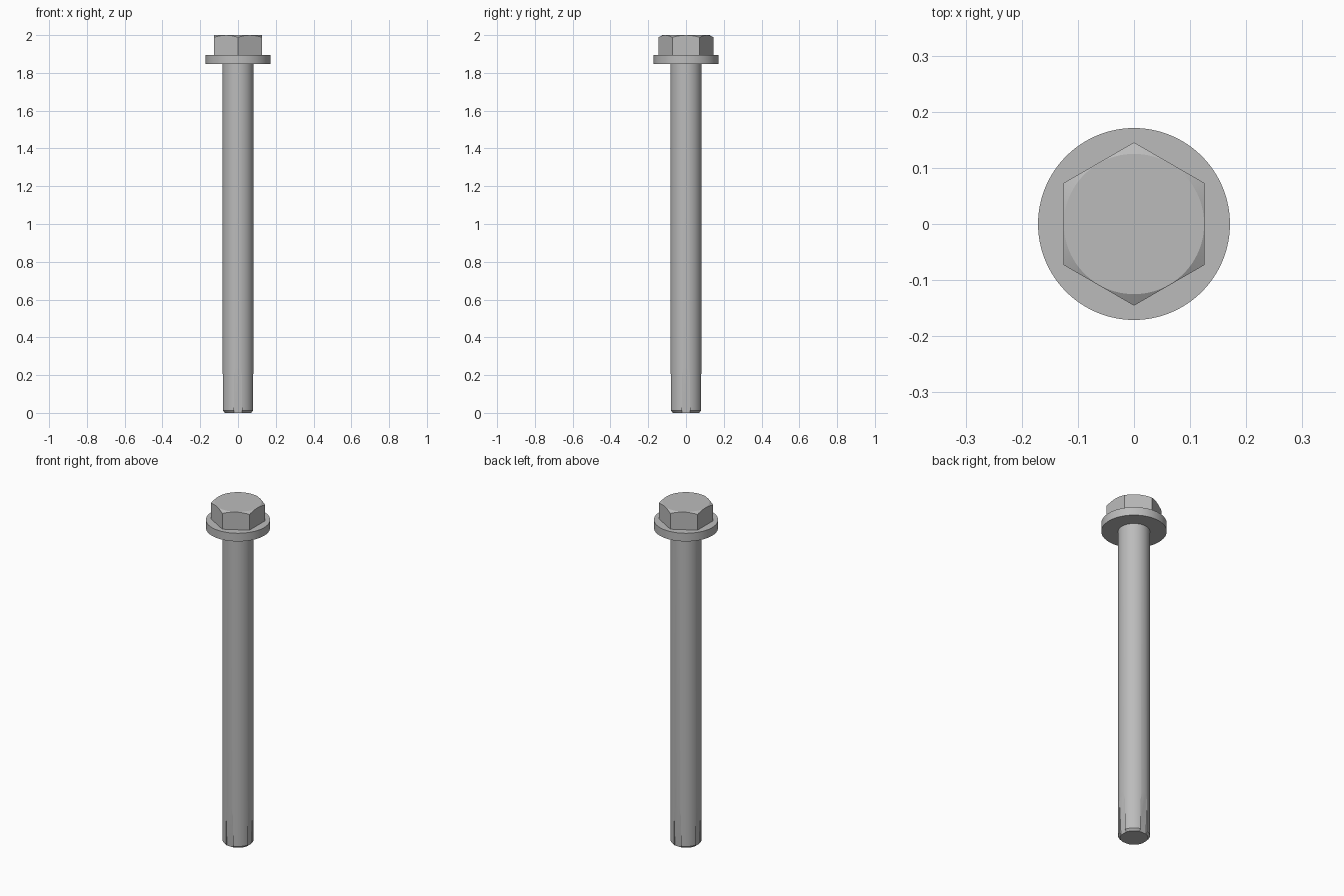
import bpy, bmesh, math

cube = bpy.data.objects.get("Cube")
if cube:
    bpy.data.objects.remove(cube, do_unlink=True)

steel = bpy.data.materials.new("grey_steel")
steel.use_nodes = True
grey = (0.5, 0.5, 0.5, 1)
steel.diffuse_color = grey
steel.node_tree.nodes["Principled BSDF"].inputs["Base Color"].default_value = grey


def finish(name, bm):
    bmesh.ops.recalc_face_normals(bm, faces=bm.faces)
    mesh = bpy.data.meshes.new(name)
    bm.to_mesh(mesh)
    bm.free()
    obj = bpy.data.objects.new(name, mesh)
    bpy.context.collection.objects.link(obj)
    mesh.materials.append(steel)
    return obj


def lathe(name, profile, sides=96, turn=0.0):
    """Stack rings of (radius, height) and cap both ends."""
    bm = bmesh.new()
    rings = []
    for r, z in profile:
        angles = [turn + math.tau * i / sides for i in range(sides)]
        rings.append([bm.verts.new((r * math.cos(a), r * math.sin(a), z)) for a in angles])
    for low, high in zip(rings, rings[1:]):
        for i in range(sides):
            j = (i + 1) % sides
            bm.faces.new((low[i], low[j], high[j], high[i]))
    bm.faces.new(rings[0][::-1])
    bm.faces.new(rings[-1])
    return finish(name, bm)


def activate(obj):
    bpy.ops.object.select_all(action="DESELECT")
    obj.select_set(True)
    bpy.context.view_layer.objects.active = obj


def cut(obj, tool, operation):
    tool.hide_render = True
    mod = obj.modifiers.new("cut", "BOOLEAN")
    mod.operation, mod.solver, mod.object = operation, "EXACT", tool
    activate(obj)
    bpy.ops.object.modifier_apply(modifier=mod.name)
    bpy.data.objects.remove(tool, do_unlink=True)


# Shank with a chamfered tip
R = 0.083
shank = lathe("shank", [(R - 0.01, 0), (R, 0.012), (R, 1.86)])

# Four tapering grooves at the tip
bm = bmesh.new()
half, start, slope = 0.022, 0.25, 0.05
for k in range(4):
    c, s = [(1, 0), (0, 1), (-1, 0), (0, -1)][k]
    sides = []
    for w in (-half, half):
        outline = [(R - slope * (start - z), z) for z in (-0.05, 0.3)] + [(0.12, 0.3), (0.12, -0.05)]
        sides.append([bm.verts.new((r * c - w * s, r * s + w * c, z)) for r, z in outline])
    a, b = sides
    bm.faces.new(a)
    bm.faces.new(b[::-1])
    for i in range(4):
        j = (i + 1) % 4
        bm.faces.new((a[j], a[i], b[i], b[j]))
cut(shank, finish("groove_cutter", bm), "DIFFERENCE")

# Round flange under the head
flange = lathe("flange", [(0.171, 1.848), (0.171, 1.896)])

# Hexagonal head, corners trimmed by a cone
head = lathe("hex_head", [(0.1455, 1.89), (0.1455, 2.0)], 6, math.pi / 6)
trim = lathe("head_trim", [(0.175, 1.8), (0.175, 1.9711), (0.125, 2.0), (0.1076, 2.01)])
cut(head, trim, "INTERSECT")

for part in (shank, flange, head):
    activate(part)
    bpy.ops.object.shade_smooth_by_angle(angle=math.radians(12))
